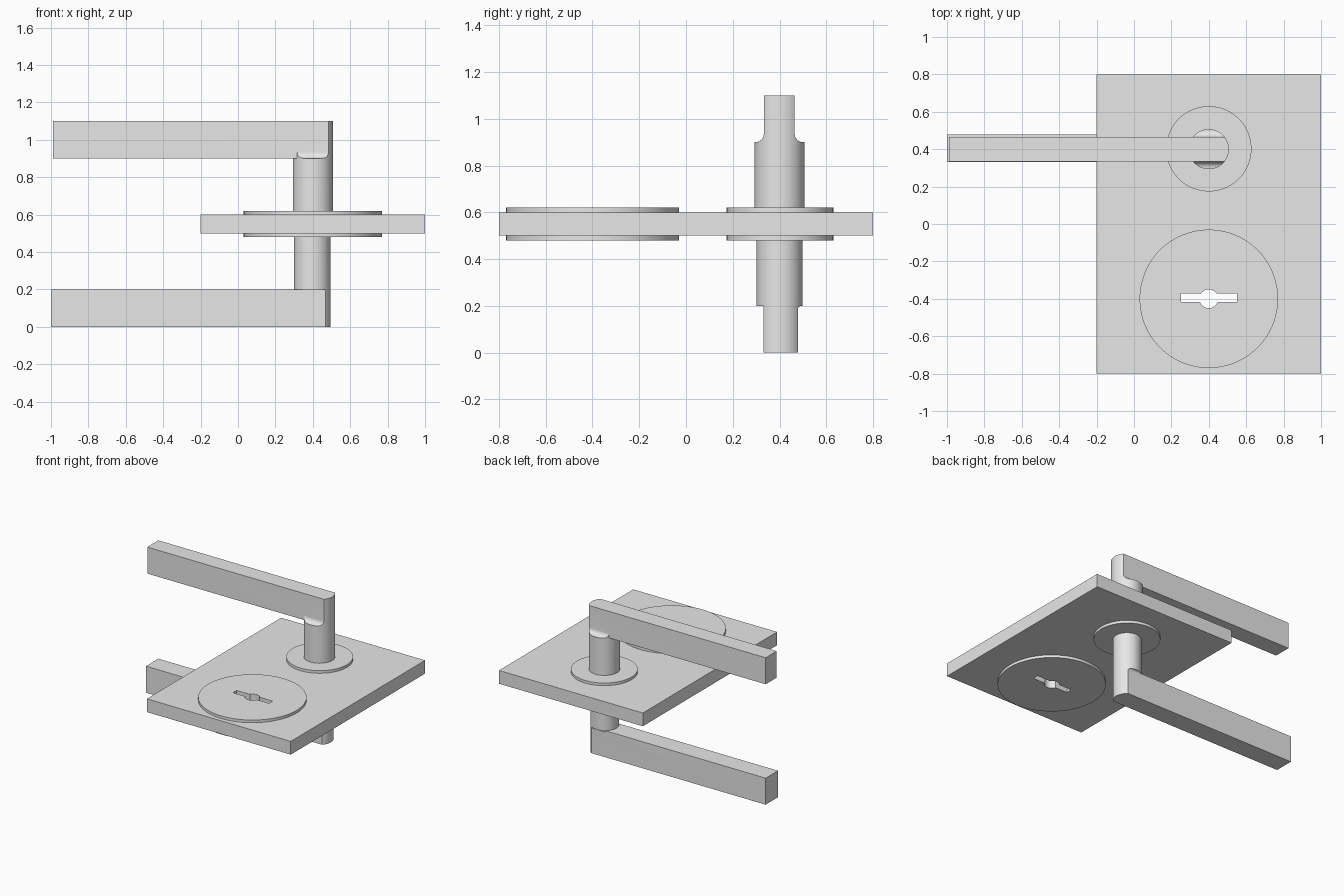
import bpy, bmesh, math

cube = bpy.data.objects.get("Cube")
if cube:
    bpy.data.objects.remove(cube, do_unlink=True)

metal = bpy.data.materials.new("satin grey metal")
metal.use_nodes = True
GREY = (0.8, 0.8, 0.8, 1)
metal.diffuse_color = GREY
metal.node_tree.nodes["Principled BSDF"].inputs["Base Color"].default_value = GREY


def prism(name, outline, start, end):
    """Extrude a closed outline of 3D points along the start-to-end offset."""
    bm = bmesh.new()
    offset = [b - a for a, b in zip(start, end)]
    face = bm.faces.new([bm.verts.new([p + s for p, s in zip(pt, start)]) for pt in outline])
    moved = bmesh.ops.extrude_face_region(bm, geom=[face])["geom"]
    bmesh.ops.translate(bm, vec=offset, verts=[v for v in moved if isinstance(v, bmesh.types.BMVert)])
    bmesh.ops.recalc_face_normals(bm, faces=bm.faces)
    mesh = bpy.data.meshes.new(name)
    bm.to_mesh(mesh)
    bm.free()
    mesh.materials.append(metal)
    obj = bpy.data.objects.new(name, mesh)
    bpy.context.collection.objects.link(obj)
    return obj


def box(name, x0, x1, y0, y1, z0, z1):
    return prism(name, [(x0, y0, 0), (x1, y0, 0), (x1, y1, 0), (x0, y1, 0)], (0, 0, z0), (0, 0, z1))


def disc(name, x, y, radius, z0, z1, sides=96):
    turns = [math.tau * i / sides for i in range(sides)]
    ring = [(x + radius * math.cos(t), y + radius * math.sin(t), 0) for t in turns]
    return prism(name, ring, (0, 0, z0), (0, 0, z1))


def combine(target, other, operation):
    """Apply a boolean and remove the second solid."""
    mod = target.modifiers.new("combine", "BOOLEAN")
    mod.operation, mod.object, mod.solver = operation, other, "EXACT"
    bpy.context.view_layer.update()
    result = bpy.data.meshes.new_from_object(
        target.evaluated_get(bpy.context.evaluated_depsgraph_get()))
    target.modifiers.clear()
    target.data = result
    bpy.data.objects.remove(other, do_unlink=True)


def smooth(obj):
    bpy.ops.object.select_all(action="DESELECT")
    obj.select_set(True)
    bpy.context.view_layer.objects.active = obj
    bpy.ops.object.shade_smooth_by_angle(angle=math.radians(30))


def shoulder(wide, narrow, z, way, fillet):
    """Step from the round neck to the flat grip, with a concave fillet."""
    if not fillet:
        return [(0, wide, z), (0, narrow, z)]
    side = 1 if wide > narrow else -1
    points = [(0, wide, z)]
    for i in range(13):
        a = math.pi / 2 * i / 12
        points.append((0, narrow + side * fillet * (1 - math.sin(a)),
                       z + way * fillet * (1 - math.cos(a))))
    return points


def handle(name, x, y, radius, root, step, tip, grip_end, grip, fillets):
    way = 1 if tip > root else -1
    low, high = grip
    front = shoulder(y - 0.2, low, step, way, fillets[0])
    back = shoulder(y + 0.2, high, step, way, fillets[1])
    outline = ([(0, y - 0.2, root)] + front + [(0, low, tip), (0, high, tip)]
               + back[::-1] + [(0, y + 0.2, root)])
    # round neck trimmed to the flat-sided head
    neck = disc(name, x, y, radius, min(root, tip), max(root, tip))
    head = prism("head_profile", outline, (x - 0.3, 0, 0), (x + 0.3, 0, 0))
    combine(neck, head, "INTERSECT")
    # straight grip
    bar = box("grip", grip_end, x, low, high, min(step, tip), max(step, tip))
    combine(neck, bar, "UNION")
    smooth(neck)


# Door plate and round covers
plate = box("door_plate", -0.2, 1, -0.8, 0.8, 0.5, 0.6)
KEY_X, KEY_Y = 0.4, -0.4
covers = [plate]
for side, z0, z1 in (("upper", 0.6, 0.62), ("lower", 0.48, 0.5)):
    covers.append(disc(side + "_keyhole_cover", KEY_X, KEY_Y, 0.37, z0, z1))
    smooth(disc(side + "_handle_rose", 0.4, 0.402, 0.228, z0, z1))

# Keyhole through the plate and both covers
for part in covers:
    combine(part, disc("key_barrel", KEY_X, KEY_Y, 0.05, 0.4, 0.7, 48), "DIFFERENCE")
    combine(part, box("key_slot", 0.25, 0.55, -0.416, -0.372, 0.4, 0.7), "DIFFERENCE")
    smooth(part)

# Lever handles on both sides
handle("upper_handle", 0.4, 0.4, 0.107, 0.61, 0.9, 1.1, -0.99, (0.333, 0.465), (0.035, 0.035))
handle("lower_handle", 0.397, 0.4, 0.098, 0.49, 0.2, 0, -1, (0.332, 0.479), (0, 0.015))
